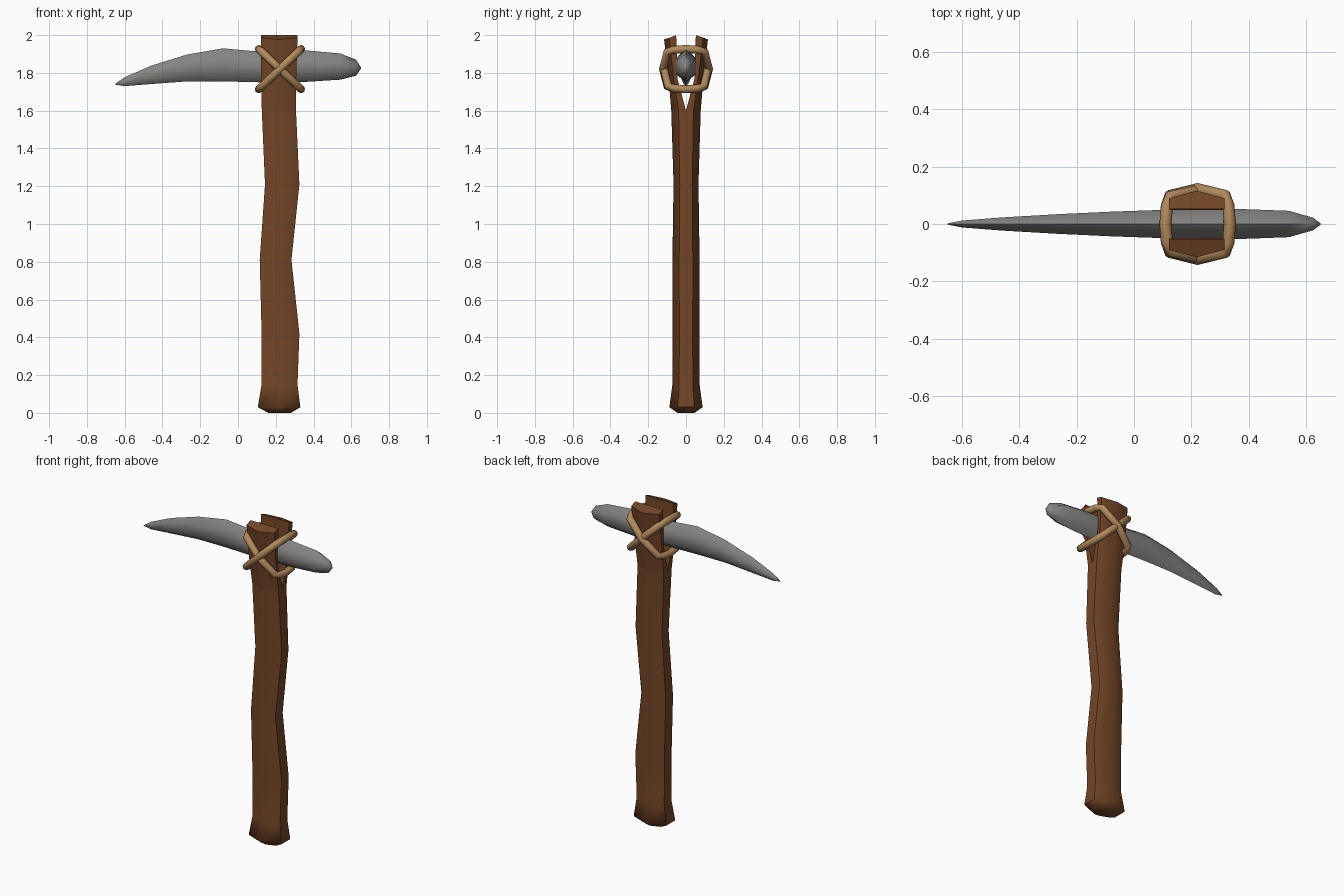
import bpy, bmesh, math
from mathutils import Vector

cube = bpy.data.objects.get("Cube")
if cube:
    bpy.data.objects.remove(cube, do_unlink=True)


def material(name, rgb):
    m = bpy.data.materials.new(name)
    m.use_nodes = True
    m.diffuse_color = (*rgb, 1)
    m.node_tree.nodes["Principled BSDF"].inputs["Base Color"].default_value = (*rgb, 1)
    return m


wood = material("brown wood", (0.17, 0.06, 0.019))
stone = material("grey stone", (0.23, 0.23, 0.225))
cord = material("tan cord", (0.44, 0.25, 0.105))


def loft(name, rings, mat, angle, closed=False):
    """Skin a list of equal-sized rings; ends are capped unless closed."""
    bm = bmesh.new()
    loops = [[bm.verts.new(p) for p in ring] for ring in rings]
    n = len(loops[0])
    pairs = list(zip(loops, loops[1:])) + ([(loops[-1], loops[0])] if closed else [])
    for a, b in pairs:
        for i in range(n):
            j = (i + 1) % n
            bm.faces.new((a[i], a[j], b[j], b[i]))
    if not closed:
        bm.faces.new(loops[0][::-1])
        bm.faces.new(loops[-1])
    bmesh.ops.remove_doubles(bm, verts=bm.verts, dist=0.0005)
    bmesh.ops.recalc_face_normals(bm, faces=bm.faces)
    mesh = bpy.data.meshes.new(name)
    bm.to_mesh(mesh)
    bm.free()
    mesh.materials.append(mat)
    ob = bpy.data.objects.new(name, mesh)
    bpy.context.collection.objects.link(ob)
    bpy.ops.object.select_all(action='DESELECT')
    ob.select_set(True)
    bpy.context.view_layer.objects.active = ob
    bpy.ops.object.shade_smooth_by_angle(angle=math.radians(angle))
    return ob


# Crooked handle: z, left x, right x, half depth
shaft = [(0.0, 0.16, 0.28, 0.045), (0.03, 0.105, 0.33, 0.088), (0.15, 0.125, 0.315, 0.072),
         (0.42, 0.125, 0.325, 0.071), (0.81, 0.115, 0.283, 0.072),
         (1.21, 0.143, 0.325, 0.066), (1.6, 0.126, 0.307, 0.078)]


def hexagon(z, x0, x1, d):
    c = (x0 + x1) / 2
    return [(x0, -d / 2, z), (c, -d, z), (x1, -d / 2, z),
            (x1, d / 2, z), (c, d, z), (x0, d / 2, z)]


loft("handle", [hexagon(*r) for r in shaft], wood, 65)

# Forked prongs: z, left x, right x, inner y, side y, outer y
fork = [(1.6, 0.126, 0.307, 0.0, 0.039, 0.078), (1.77, 0.122, 0.308, 0.045, 0.065, 0.092),
        (1.985, 0.122, 0.315, 0.052, 0.09, 0.116)]
for side, label in ((-1, "front"), (1, "back")):
    rings = []
    for z, x0, x1, inner, mid, outer in fork:
        lift = 0.015 if z > 1.9 else 0
        rings.append([(x0, side * inner, z + lift), (x0, side * mid, z),
                      ((x0 + x1) / 2, side * outer, z - lift / 2),
                      (x1, side * mid, z), (x1, side * inner, z + lift)])
    loft(label + "_prong", rings, wood, 65)

# Tapered pick head: x, top z, bottom z, half width
head = [(-0.65, 1.742, 1.738, 0.002), (-0.6, 1.777, 1.73, 0.012), (-0.46, 1.838, 1.741, 0.023),
        (-0.27, 1.897, 1.755, 0.034), (-0.08, 1.93, 1.755, 0.043), (0.12, 1.912, 1.75, 0.05),
        (0.35, 1.92, 1.752, 0.053), (0.54, 1.903, 1.764, 0.046),
        (0.625, 1.87, 1.785, 0.022), (0.65, 1.83, 1.82, 0.003)]
rings = []
for x, top, bottom, w in head:
    c, h = (top + bottom) / 2, (top - bottom) / 2
    rings.append([(x, 0, top), (x, w, c + h / 2), (x, w, c - h / 2),
                  (x, 0, bottom), (x, -w, c - h / 2), (x, -w, c + h / 2)])
loft("pick_head", rings, stone, 65)

# Two crossed cord loops
centre = Vector((0.222, 0, 1.82))
path = [(0.155, 0), (0.148, 0.065), (0.135, 0.098), (0, 0.122)]
path = path + [(-u, v) for u, v in path[2:0:-1]]
path = path + [(-u, -v) for u, v in path]
for slope, depth, name in ((1, 1.0, "rising_cord"), (-1, 0.95, "falling_cord")):
    along = Vector((1, 0, slope * 0.95)).normalized()
    across = Vector((0, 1, 0))
    normal = along.cross(across)
    pts = [along * u + across * v * depth for u, v in path]
    rings = []
    for i, p in enumerate(pts):
        tangent = (pts[(i + 1) % len(pts)] - pts[i - 1]).normalized()
        out = tangent.cross(normal)
        rings.append([centre + p + 0.021 * (math.cos(a) * out + math.sin(a) * normal)
                      for a in (math.tau * k / 8 for k in range(8))])
    loft(name, rings, cord, 60, closed=True)
